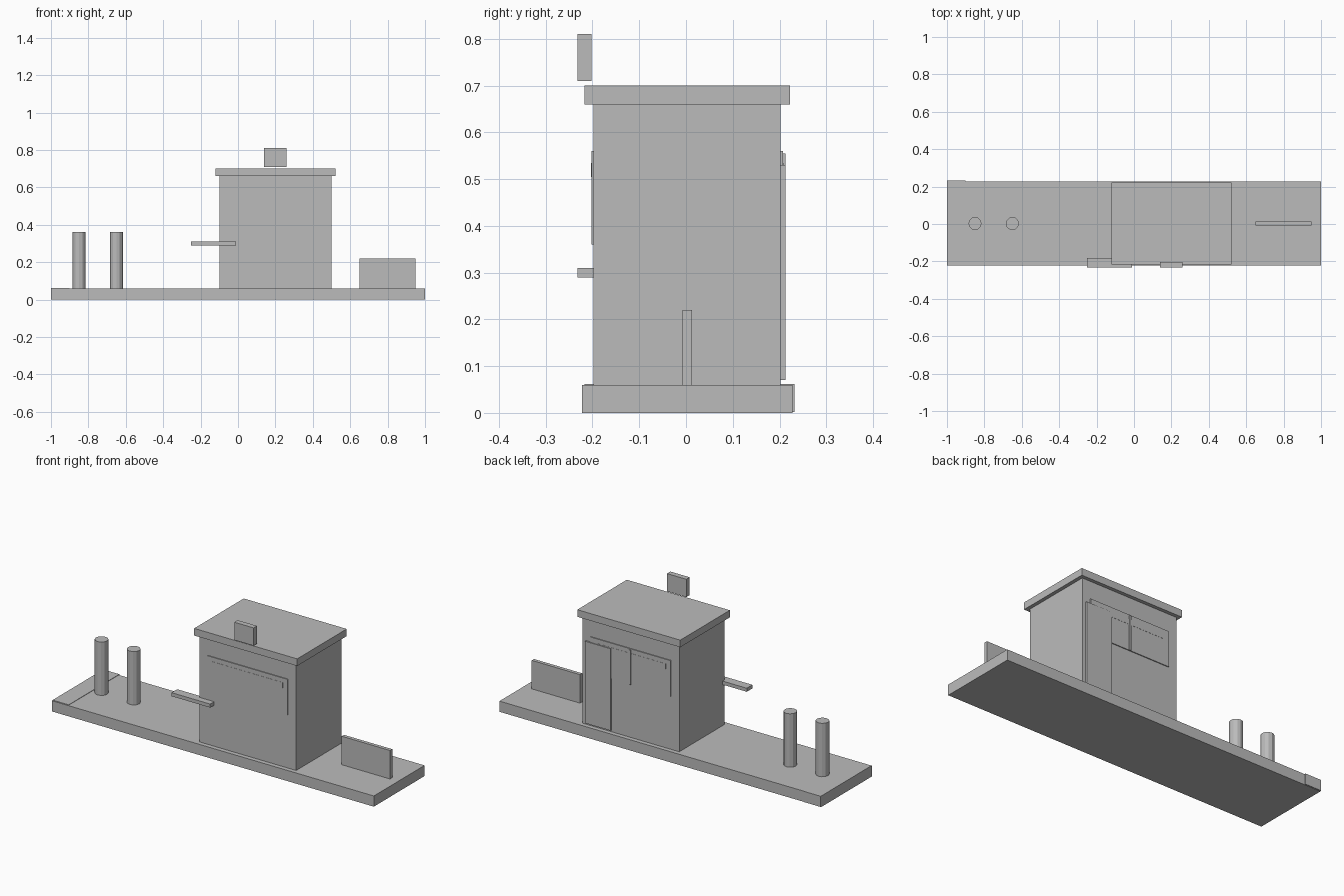
import bpy, bmesh, math

if "Cube" in bpy.data.objects:
    bpy.data.objects.remove(bpy.data.objects["Cube"])

mat = bpy.data.materials.new("neutral_grey")
mat.diffuse_color = (0.5, 0.5, 0.5, 1)
mat.use_nodes = True
mat.node_tree.nodes["Principled BSDF"].inputs["Base Color"].default_value = mat.diffuse_color


def finish(name, bm):
    mesh = bpy.data.meshes.new(name)
    bm.to_mesh(mesh)
    bm.free()
    mesh.materials.append(mat)
    obj = bpy.data.objects.new(name, mesh)
    bpy.context.collection.objects.link(obj)
    return obj


def box(name, x, y, z):
    """Box from (min, max) ranges."""
    bm = bmesh.new()
    bmesh.ops.create_cube(bm, size=1)
    for v in bm.verts:
        for i, (lo, hi) in enumerate((x, y, z)):
            v.co[i] = lo if v.co[i] < 0 else hi
    return finish(name, bm)


def post(name, x, y, radius, z0, z1, sides=12):
    bm = bmesh.new()
    bmesh.ops.create_cone(bm, cap_ends=True, segments=sides,
                          radius1=radius, radius2=radius, depth=z1 - z0)
    bmesh.ops.translate(bm, verts=bm.verts, vec=(x, y, (z0 + z1) / 2))
    return finish(name, bm)


# platform and the slightly shifted edge slab at its left end
box("platform", (-1, 1), (-0.2225, 0.2275), (0, 0.06))
box("platform_edge", (-1, -0.9), (-0.2175, 0.2325), (0.002, 0.062))

# cabin and roof
box("cabin", (-0.1, 0.5), (-0.1975, 0.2025), (0.06, 0.66))
box("roof", (-0.12, 0.52), (-0.2175, 0.2225), (0.66, 0.70))

# window band passing through the cabin, with a thin strip on both faces
box("window", (-0.05, 0.45), (-0.2025, 0.2075), (0.36, 0.56))
box("window_strip", (-0.02, 0.42), (-0.2035, 0.2085), (0.505, 0.535))
box("window_mullion", (0.195, 0.205), (0.2025, 0.2125), (0.36, 0.555))

# back door
box("door", (0.32, 0.48), (0.2025, 0.2125), (0.07, 0.53))

# sign above the roof and side shelf
box("roof_sign", (0.14, 0.26), (-0.2325, -0.2025), (0.71, 0.81))
box("counter_shelf", (-0.25, -0.01), (-0.2325, -0.1825), (0.29, 0.31))

# posts on the left, panel on the right
for i, px in enumerate((-0.85, -0.65)):
    post("post_%d" % (i + 1), px, 0.0025, 0.035, 0.06, 0.36)
box("end_panel", (0.65, 0.95), (-0.0075, 0.0125), (0.06, 0.22))
